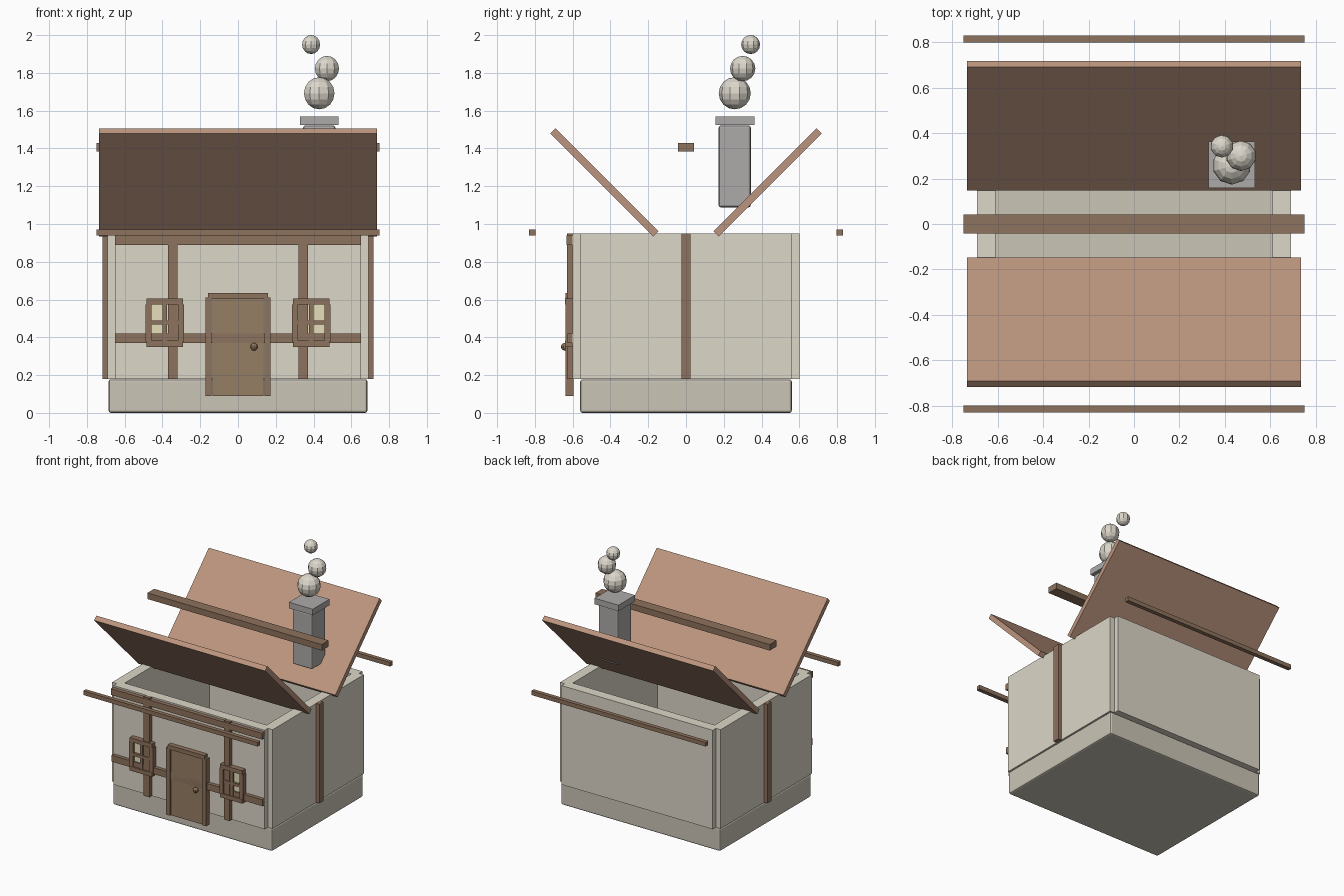
import bpy
from math import radians

if "Cube" in bpy.data.objects:
    bpy.data.objects.remove(bpy.data.objects["Cube"])


def material(name, rgb):
    m = bpy.data.materials.new(name)
    m.diffuse_color = (*rgb, 1)
    m.use_nodes = True
    m.node_tree.nodes["Principled BSDF"].inputs["Base Color"].default_value = m.diffuse_color
    return m


PLASTER = material("plaster", (0.72, 0.68, 0.58))
STONE = material("pale_stone", (0.60, 0.56, 0.47))
TIMBER = material("timber", (0.27, 0.17, 0.11))
ROOF = material("roof", (0.50, 0.30, 0.21))
DOOR = material("door", (0.30, 0.21, 0.13))
GLASS = material("glass", (0.80, 0.74, 0.50))
GREY = material("chimney_grey", (0.42, 0.41, 0.40))
SMOKE = material("smoke", (0.72, 0.68, 0.60))


def box(name, x, y, z, mat, bevel=0, tilt=0):
    """Box from (min, max) pairs, optionally bevelled or tilted about x."""
    bpy.ops.mesh.primitive_cube_add(size=1, location=[(a + b) / 2 for a, b in (x, y, z)])
    ob = bpy.context.object
    ob.name = name
    ob.scale = [b - a for a, b in (x, y, z)]
    bpy.ops.object.transform_apply(location=False, rotation=False, scale=True)
    ob.rotation_euler.x = tilt
    ob.data.materials.append(mat)
    if bevel:
        mod = ob.modifiers.new("bevel", 'BEVEL')
        mod.width = bevel
        mod.segments = 2
    return ob


def mid(c, w):
    return (c - w / 2, c + w / 2)


def ball(name, loc, r, mat, seg, rings):
    bpy.ops.mesh.primitive_uv_sphere_add(segments=seg, ring_count=rings, radius=r, location=loc)
    bpy.context.object.name = name
    bpy.context.object.data.materials.append(mat)


# Foundation and four overlapping walls
box("foundation", (-.685, .685), (-.56, .56), (0, .178), STONE, bevel=.012)
WALL_Z = (.18, .95)
for s, side, end in ((-1, "left", "front"), (1, "right", "back")):
    box(end + "_wall", (-.65, .65), mid(s * .56, .08), WALL_Z, PLASTER)
    box(side + "_wall", mid(s * .65, .08), (-.56, .56), WALL_Z, PLASTER)
    box(side + "_side_post", mid(s * .70, .035), mid(0, .05), WALL_Z, TIMBER)
    box(side + "_front_post", mid(s * .345, .05), (-.63, -.595), WALL_Z, TIMBER)

# Front horizontal timbers
box("front_top_beam", (-.65, .65), (-.632, -.595), (.89, .938), TIMBER)
box("front_middle_beam", (-.65, .65), (-.628, -.595), (.37, .42), TIMBER)

# Door with frame and knob
box("door", (-.135, .135), (-.628, -.595), (.09, .605), DOOR)
for s, side in ((-1, "left"), (1, "right")):
    box(side + "_door_jamb", mid(s * .156, .034), (-.638, -.595), (.09, .61), TIMBER)
box("door_lintel", (-.158, .158), (-.638, -.595), (.603, .635), TIMBER)
ball("door_knob", (.085, -.642, .35), .02, TIMBER, 10, 8)

# Windows
for s, side in ((-1, "left"), (1, "right")):
    cx = s * .388
    box(side + "_window_glass", mid(cx, .15), (-.618, -.595), (.38, .58), GLASS)
    for i in (-1, 1):
        box(side + "_window_stile", mid(cx + i * .086, .032), (-.638, -.595), (.377, .574), TIMBER)
    box(side + "_window_head", mid(cx, .192), (-.64, -.595), (.574, .606), TIMBER)
    box(side + "_window_sill", mid(cx, .192), (-.64, -.595), (.35, .382), TIMBER)
    box(side + "_window_mullion", mid(cx, .022), (-.634, -.595), (.38, .576), TIMBER)
    box(side + "_window_crossbar", mid(cx, .18), (-.635, -.595), (.468, .49), TIMBER)

# Upturned roof panels, eave battens and ridge beam
for s, end in ((-1, "front"), (1, "back")):
    box(end + "_roof_panel", (-.735, .735), mid(s * .432, .77), mid(1.22, .038), ROOF,
        tilt=s * radians(45))
    box(end + "_eave_batten", (-.75, .75), mid(s * .814, .032), (.938, .97), TIMBER)
box("ridge_beam", (-.75, .75), mid(0, .084), (1.383, 1.43), TIMBER)

# Chimney
box("chimney", mid(.43, .17), mid(.258, .17), (1.088, 1.522), GREY, bevel=.012)
box("chimney_cap", mid(.43, .205), mid(.26, .205), (1.523, 1.57), GREY)

# Smoke puffs
for i, (loc, r) in enumerate((((.43, .258, 1.692), .085),
                              ((.471, .30, 1.823), .067),
                              ((.387, .342, 1.95), .05))):
    ball(f"smoke_puff_{i + 1}", loc, r, SMOKE, 10, 8)
